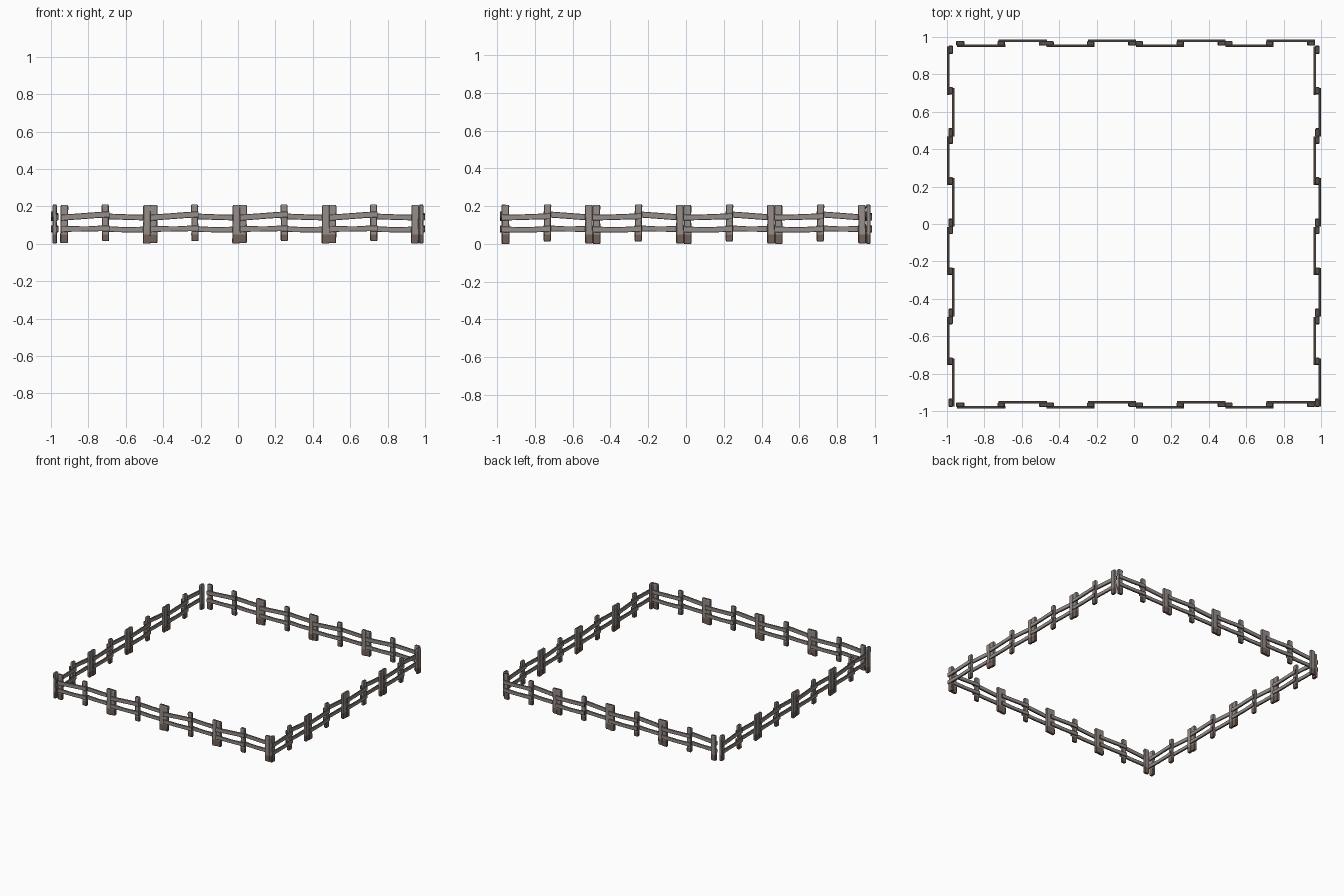
import bpy, bmesh, math
from mathutils import Matrix

if "Cube" in bpy.data.objects:
    bpy.data.objects.remove(bpy.data.objects["Cube"])


def srgb(r, g, b):
    return tuple((c / 255 / 12.92) if c < 11 else ((c / 255 + 0.055) / 1.055) ** 2.4
                 for c in (r, g, b)) + (1.0,)


def material(name, rgb):
    m = bpy.data.materials.new(name)
    m.diffuse_color = srgb(*rgb)
    m.use_nodes = True
    m.node_tree.nodes["Principled BSDF"].inputs["Base Color"].default_value = m.diffuse_color
    return m


MATS = [material("weathered_grey_wood", (150, 142, 138)),
        material("dark_wood_ends", (92, 80, 74)),
        material("brown_wood_base", (116, 98, 89))]


def loft(name, sections, place, color):
    """Loft chamfered rectangles: section = (t, centre_u, centre_v, half_u, half_v)."""
    bm = bmesh.new()
    rings = []
    for t, cu, cv, hu, hv in sections:
        c = 0.3 * min(hu, hv)
        prof = [(hu - c, -hv), (hu, c - hv), (hu, hv - c), (hu - c, hv),
                (c - hu, hv), (-hu, hv - c), (-hu, c - hv), (c - hu, -hv)]
        rings.append([bm.verts.new(place(t, cu + u, cv + v)) for u, v in prof])
    for a, b in zip(rings, rings[1:]):
        for i in range(8):
            j = (i + 1) % 8
            bm.faces.new((a[i], a[j], b[j], b[i]))
    bm.faces.new(rings[0][::-1])
    bm.faces.new(rings[-1])
    bmesh.ops.recalc_face_normals(bm, faces=bm.faces)
    for f in bm.faces:
        f.material_index = color(f)
    me = bpy.data.meshes.new(name)
    bm.to_mesh(me)
    bm.free()
    for m in MATS:
        me.materials.append(m)
    return me


def post_color(f):
    if abs(f.normal.z) > 0.75:
        return 1
    return 2 if f.calc_center_median().z < 0.05 else 0


def rail_color(f):
    return 1 if abs(f.normal.z) > 0.75 or abs(f.normal.x) > 0.8 else 0


def post(name, s, z0, z1, w, lean):
    # upright plank with worn ends and a brown foot
    h = 0.0115
    secs = [(z0, s - lean, 0, w * 0.85, h * 0.8), (z0 + 0.006, s - lean, 0, w, h),
            (0.05, s - lean / 2, 0, w, h), (0.12, s, 0, w * 0.93, h * 0.95),
            (z1 - 0.007, s + lean, 0, w, h), (z1, s + lean, 0, w * 0.82, h * 0.75)]
    return loft(name, secs, lambda t, u, v: (u, v, t), post_color)


def rail(name, d, pts):
    # slightly bent plank, pts = (position, height, half thickness)
    secs = [(s, d, z, 0.007, h) for s, z, h in pts]
    return loft(name, secs, lambda t, u, v: (t, u, v), rail_color)


# Parts of one fence panel; first bay nailed on the -y face, second on the +y face
PARTS = [
    post("start_post", -0.003, 0.003, 0.206, 0.021, 0.001),
    post("middle_post", 0.217, 0.014, 0.210, 0.0195, -0.001),
    post("end_post", 0.439, 0.0, 0.207, 0.021, 0.001),
    rail("upper_rail_first", -0.013, [(-0.020, 0.139, 0.017), (0.02, 0.142, 0.016),
         (0.10, 0.148, 0.016), (0.18, 0.154, 0.016), (0.238, 0.157, 0.016)]),
    rail("lower_rail_first", -0.013, [(-0.020, 0.077, 0.016), (0.03, 0.079, 0.015),
         (0.12, 0.079, 0.014), (0.19, 0.082, 0.015), (0.238, 0.082, 0.016)]),
    rail("upper_rail_second", 0.013, [(0.201, 0.147, 0.016), (0.26, 0.145, 0.015),
         (0.34, 0.142, 0.015), (0.42, 0.140, 0.015), (0.460, 0.141, 0.016)]),
    rail("lower_rail_second", 0.013, [(0.201, 0.081, 0.016), (0.26, 0.077, 0.015),
         (0.33, 0.075, 0.014), (0.41, 0.076, 0.015), (0.460, 0.077, 0.015)]),
]

# Four sides of four panels each: name, centre, turn, start, pitch
SIDES = [("front", (0, -0.966), 0, -0.926, 0.478),
         ("back", (0, 0.966), 0, -0.926, 0.478),
         ("left", (-0.980, 0), -90, -0.929, 0.482),
         ("right", (0.980, 0), -90, -0.929, 0.482)]

for side, (cx, cy), turn, start, pitch in SIDES:
    for k in range(4):
        M = (Matrix.Translation((cx, cy, 0)) @ Matrix.Rotation(math.radians(turn), 4, 'Z')
             @ Matrix.Translation((start + pitch * k, 0, 0)))
        for me in PARTS:
            ob = bpy.data.objects.new(f"{side}_{k + 1}_{me.name}", me)
            ob.matrix_world = M
            bpy.context.collection.objects.link(ob)
